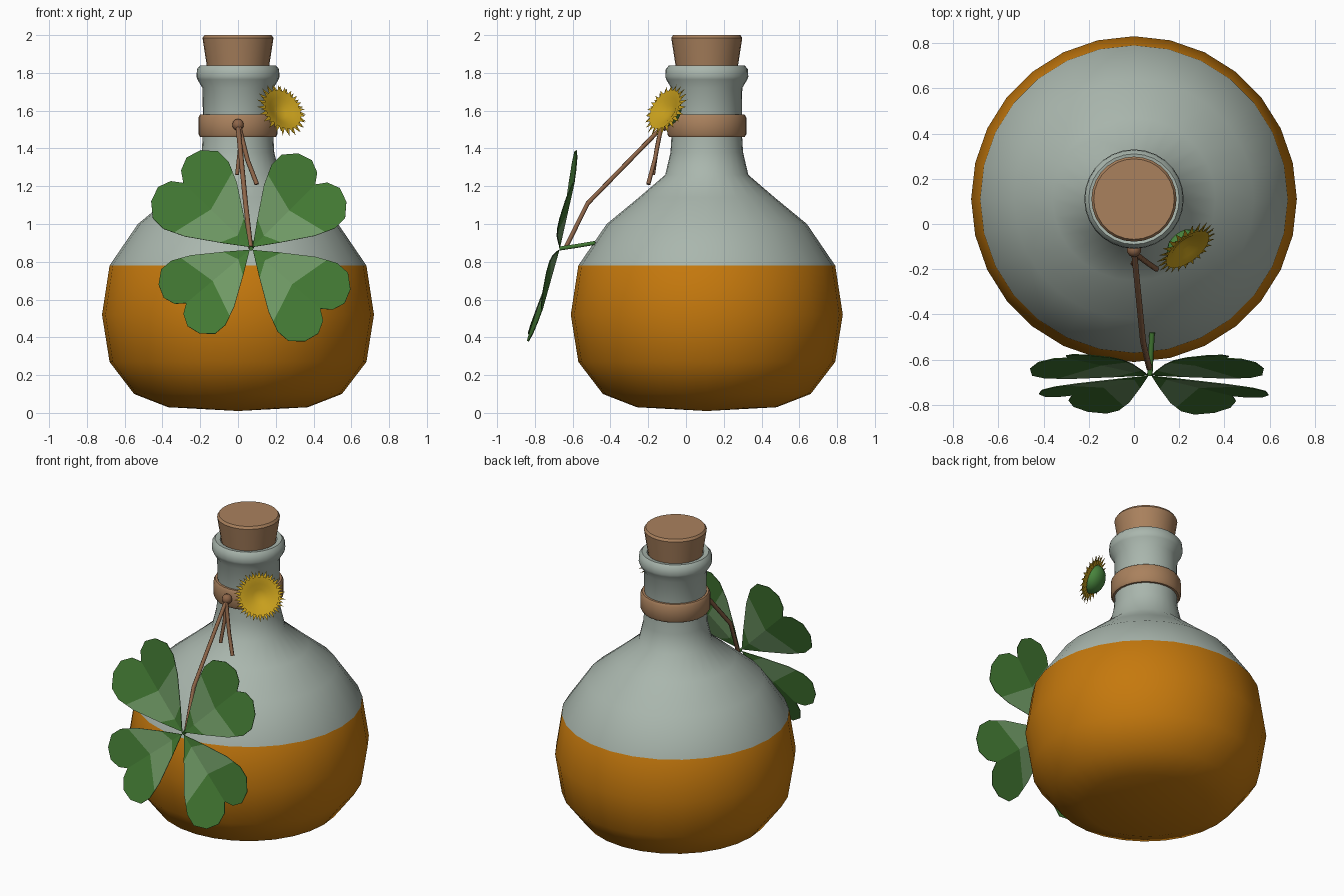
import bpy, bmesh, math
from mathutils import Vector

cube = bpy.data.objects.get("Cube")
if cube:
    bpy.data.objects.remove(cube)


def material(name, r, g, b):
    m = bpy.data.materials.new(name)
    m.use_nodes = True
    m.diffuse_color = (r, g, b, 1)
    node = next(n for n in m.node_tree.nodes if n.type == 'BSDF_PRINCIPLED')
    node.inputs["Base Color"].default_value = (r, g, b, 1)
    node.inputs["Roughness"].default_value = 0.7
    return m


GLASS = material("pale_glass", .40, .47, .42)
LIQUID = material("amber_liquid", .56, .19, .004)
CORK = material("cork_tan", .40, .22, .11)
TWINE = material("twine_brown", .27, .13, .065)
LEAF = material("leaf_green", .055, .19, .033)
MARK = material("pale_leaf_mark", .16, .32, .13)
PETAL = material("petal_yellow", .58, .35, .012)
CALYX = material("calyx_green", .07, .25, .05)

AXIS = Vector((0, .11, 0))


def finish(bm, name, mats, smooth=40):
    me = bpy.data.meshes.new(name)
    bm.to_mesh(me)
    bm.free()
    ob = bpy.data.objects.new(name, me)
    bpy.context.collection.objects.link(ob)
    for m in mats:
        me.materials.append(m)
    if smooth:
        bpy.ops.object.select_all(action='DESELECT')
        ob.select_set(True)
        bpy.context.view_layer.objects.active = ob
        bpy.ops.object.shade_smooth_by_angle(angle=math.radians(smooth))
    return ob


def lathe(profile, steps, closed=False):
    """Spin (radius, height) points around z."""
    bm = bmesh.new()
    vs = [bm.verts.new((0, r, z)) for r, z in profile]
    pairs = list(zip(vs, vs[1:])) + ([(vs[-1], vs[0])] if closed else [])
    edges = [bm.edges.new(p) for p in pairs]
    bmesh.ops.spin(bm, geom=vs + edges, cent=(0, 0, 0), axis=(0, 0, 1),
                   angle=math.tau, steps=steps)
    bmesh.ops.remove_doubles(bm, verts=bm.verts, dist=1e-4)
    bmesh.ops.recalc_face_normals(bm, faces=bm.faces)
    return bm


def tube(name, points, radius, mat):
    cu = bpy.data.curves.new(name, 'CURVE')
    cu.dimensions = '3D'
    cu.bevel_depth = radius
    cu.bevel_resolution = 1
    cu.use_fill_caps = True
    sp = cu.splines.new('POLY')
    sp.points.add(len(points) - 1)
    for p, co in zip(sp.points, points):
        p.co = (*co, 1)
    cu.materials.append(mat)
    ob = bpy.data.objects.new(name, cu)
    bpy.context.collection.objects.link(ob)
    bpy.ops.object.select_all(action='DESELECT')
    ob.select_set(True)
    bpy.context.view_layer.objects.active = ob
    bpy.ops.object.convert(target='MESH')


# Bottle, with the filled part coloured by height
bm = lathe([(0, .01), (.37, .03), (.55, .10), (.68, .27), (.72, .52), (.68, .78),
            (.53, 1.0), (.36, 1.14), (.22, 1.26), (.192, 1.38), (.185, 1.5),
            (.188, 1.72), (.215, 1.765), (.22, 1.78), (.217, 1.82), (.20, 1.84),
            (.17, 1.835), (.16, 1.78), (0, 1.78)], 28)
for f in bm.faces:
    f.material_index = int(f.calc_center_median().z < .78)
finish(bm, "bottle", [GLASS, LIQUID]).location = AXIS

# Cork stopper
bm = lathe([(0, 1.785), (.157, 1.785), (.188, 1.985), (.178, 2.0), (0, 2.0)], 28)
finish(bm, "cork", [CORK]).location = AXIS

# Neck band and knot
bm = lathe([(.18, 1.46), (.20, 1.46), (.209, 1.475), (.209, 1.565), (.20, 1.58),
            (.18, 1.58)], 28, closed=True)
finish(bm, "neck_band", [CORK], 50).location = AXIS
bm = bmesh.new()
bmesh.ops.create_uvsphere(bm, u_segments=10, v_segments=6, radius=.032)
finish(bm, "knot", [TWINE]).location = (0, -.115, 1.525)

# Twine tails and the long string holding the clover
tube("short_tail", [(0, -.13, 1.52), (.01, -.155, 1.4), (-.005, -.175, 1.26)], .011, TWINE)
tube("bent_tail", [(.005, -.13, 1.52), (.05, -.165, 1.34), (.1, -.2, 1.21)], .012, TWINE)
tube("clover_string", [(0, -.12, 1.52), (.04, -.52, 1.11), (.068, -.64, .87)], .013, TWINE)

# Clover: each half leaf is one outline cut by chevron lines, then folded
HUB = Vector((.07, -.67, .87))
OUTLINE = [(.012, 0), (.13, .085), (.30, .20), (.41, .25), (.49, .25),
           (.56, .19), (.587, .11), (.56, .04), (.505, 0)]


def clover_leaf(name, degrees, size, lean):
    bm = bmesh.new()
    for side in (1, -1):
        face = bm.faces.new([bm.verts.new((u, side * v, 0)) for u, v in OUTLINE][::side])
        piece = [face] + list(face.edges) + list(face.verts)
        for start, slope in ((.30, .25), (.10, .45)):
            cut = bmesh.ops.bisect_plane(bm, geom=piece, plane_co=(start, 0, 0),
                                         plane_no=(1, -slope * side, 0))
            piece = cut["geom"]
    for f in bm.faces:
        c = f.calc_center_median()
        f.material_index = int(.10 + .45 * abs(c.y) < c.x < .30 + .25 * abs(c.y))
    bmesh.ops.remove_doubles(bm, verts=bm.verts, dist=1e-4)
    a = math.radians(degrees)
    for v in bm.verts:
        u, w = v.co.x * size, v.co.y * size
        x, z = u * math.cos(a) - w * math.sin(a), u * math.sin(a) + w * math.cos(a)
        v.co = HUB + Vector((x, z * lean - .14 * abs(w), z))
    bmesh.ops.recalc_face_normals(bm, faces=bm.faces)
    ob = finish(bm, name, [LEAF, MARK], 0)
    thick = ob.modifiers.new("thickness", 'SOLIDIFY')
    thick.thickness = .004
    thick.offset = 0


clover_leaf("clover_leaf_upper_right", 136, .99, .225)
clover_leaf("clover_leaf_upper_left", 45, .95, .225)
clover_leaf("clover_leaf_lower_right", 220, .89, .30)
clover_leaf("clover_leaf_lower_left", -41, .96, .28)
tube("clover_stem", [HUB, (.075, -.57, .885), (.08, -.48, .90)], .012, LEAF)

# Flower: a shallow bowl with two rings of pointed petals
FLOWER = Vector((.235, -.11, 1.605))
FACING = Vector((.55, -.70, .45)).to_track_quat('Z', 'Y')


def place(ob):
    ob.rotation_mode = 'QUATERNION'
    ob.rotation_quaternion = FACING
    ob.location = FLOWER


bm = lathe([(0, -.035), (.04, -.028), (.075, -.008), (.115, .004)], 22)
for f in bm.faces:
    f.normal_update()
    if f.normal.z < 0:
        f.normal_flip()
place(finish(bm, "flower_bowl", [PETAL]))

bm = bmesh.new()
COUNT = 22
for ring, (base, tip, height) in enumerate([(.10, .145, .006), (.10, .156, -.006)]):
    for i in range(COUNT):
        corners = []
        for turn, r, z in ((-.5, base, 0), (0, tip, height), (.5, base, 0), (0, .07, -.012)):
            a = math.tau * (i + turn + ring / 2) / COUNT
            corners.append(bm.verts.new((r * math.cos(a), r * math.sin(a), z - .004 * ring)))
        bm.faces.new(corners[::-1])
place(finish(bm, "flower_petals", [PETAL], 0))

# Green calyx behind the flower
arc = [math.radians(d) for d in (0, 22, 45, 68, 90)]
bm = lathe([(.09 * math.cos(t), -.012 - .066 * math.sin(t)) for t in arc], 16)
place(finish(bm, "flower_calyx", [CALYX], 60))
